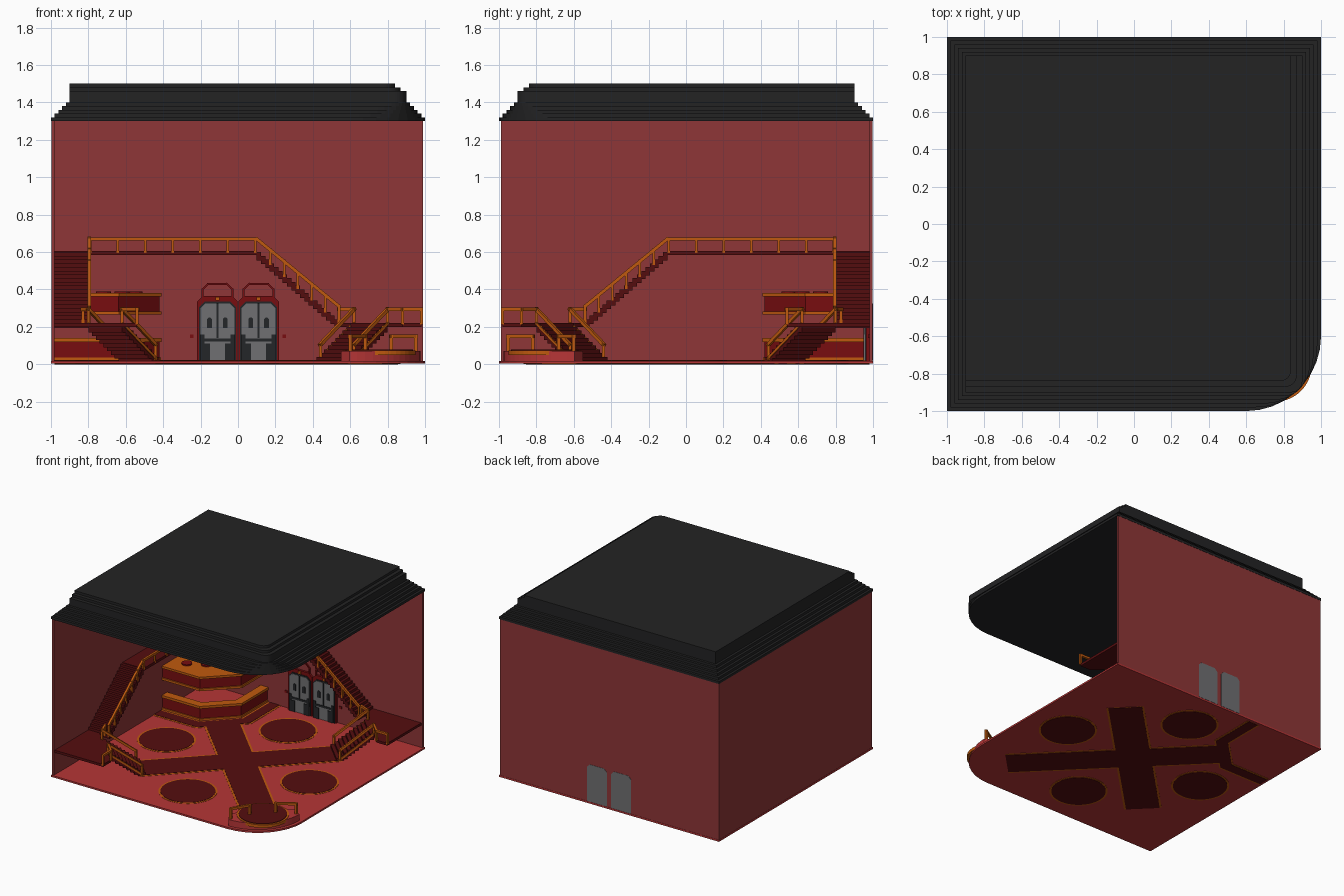
import bpy, bmesh, math
from mathutils import Vector, Matrix

if "Cube" in bpy.data.objects:
    bpy.data.objects.remove(bpy.data.objects["Cube"])


def make_mat(name, r, g, b):
    lin = [((c / 255 + 0.055) / 1.055) ** 2.4 if c > 10 else c / 255 / 12.92 for c in (r, g, b)]
    m = bpy.data.materials.new(name)
    m.use_nodes = True
    m.diffuse_color = (*lin, 1)
    m.node_tree.nodes["Principled BSDF"].inputs["Base Color"].default_value = (*lin, 1)
    return m


FLOOR = make_mat("floor_red", 182, 53, 54)
WALL = make_mat("wall_red", 142, 54, 55)
CARPET = make_mat("carpet_dark_red", 84, 13, 15)
BAND = make_mat("deep_red", 120, 13, 16)
ORANGE = make_mat("orange_trim", 192, 90, 14)
ROOF = make_mat("roof_charcoal", 35, 35, 36)
GREY = make_mat("door_grey", 112, 112, 114)
BLACK = make_mat("door_black", 36, 38, 40)


def same(x, y):
    return (x, y)


def flip(x, y):
    """Mirror across the room's diagonal."""
    return (-y, -x)


def prism(bm, pts, lo, hi, axis="z"):
    def at(p, h):
        return (p[0], p[1], h) if axis == "z" else (p[0], h, p[1])
    a = [bm.verts.new(at(p, lo)) for p in pts]
    b = [bm.verts.new(at(p, hi)) for p in pts]
    bm.faces.new(a[::-1])
    bm.faces.new(b)
    n = len(pts)
    for i in range(n):
        j = (i + 1) % n
        bm.faces.new((a[i], a[j], b[j], b[i]))


def beam(bm, p, q, w=0.018):
    p, q = Vector(p), Vector(q)
    d = q - p
    rot = d.to_track_quat("X", "Z").to_matrix().to_4x4()
    size = Matrix.Diagonal((d.length + w * 0.9, w, w, 1))
    bmesh.ops.create_cube(bm, size=1, matrix=Matrix.Translation((p + q) / 2) @ rot @ size)


def finish(name, bm, mat):
    bmesh.ops.recalc_face_normals(bm, faces=bm.faces)
    me = bpy.data.meshes.new(name)
    bm.to_mesh(me)
    bm.free()
    me.materials.append(mat)
    ob = bpy.data.objects.new(name, me)
    bpy.context.collection.objects.link(ob)
    return ob


def slab(name, mat, pts, lo, hi, axis="z"):
    bm = bmesh.new()
    prism(bm, pts, lo, hi, axis)
    return finish(name, bm, mat)


def rect(x0, x1, y0, y1):
    return [(x0, y0), (x1, y0), (x1, y1), (x0, y1)]


def disc(cx, cy, r, n=40):
    return [(cx + r * math.cos(2 * math.pi * i / n), cy + r * math.sin(2 * math.pi * i / n)) for i in range(n)]


def outline(a, b, r, n=9):
    """Square with back half size a, front half size b, and the front corner rounded."""
    pts = [(b, a), (-a, a), (-a, -b)]
    if r < 0.01:
        return pts + [(b, -b)]
    for i in range(n + 1):
        t = math.radians(-90 + 90 * i / n)
        pts.append((b - r + r * math.cos(t), -b + r + r * math.sin(t)))
    return pts


# Floor plate and two walls
slab("floor", FLOOR, outline(1, 1, 0.4), 0.004, 0.018)
slab("back_wall", WALL, rect(-0.998, 0.99, 0.98, 0.998), 0.018, 1.3)
slab("side_wall", WALL, rect(-0.998, -0.98, -0.99, 0.98), 0.018, 1.3)

# Stepped roof
bm = bmesh.new()
for i in range(5):
    prism(bm, outline(1 - 0.02 * i, 1 - 0.02 * i, 0.4 - 0.07 * i), 1.3 + 0.02 * i, 1.32 + 0.02 * i)
for b, z0, z1 in ((0.9, 1.4, 1.46), (0.87, 1.46, 1.48), (0.84, 1.48, 1.5)):
    prism(bm, outline(0.9, b, 0.06), z0, z1)
finish("roof", bm, ROOF)

# Carpet cross, round rugs and the walkway round the counter, with orange borders
for name, mat, e, lo, hi in (("carpet_border", ORANGE, 0.015, 0.002, 0.020), ("carpet", CARPET, 0, 0, 0.022)):
    bm = bmesh.new()
    s = 0.09 + e / math.sqrt(2)
    prism(bm, [(-0.5 + s, 0.5 + s), (-0.5 - s, 0.5 - s), (0.68 - s, -0.68 - s), (0.68 + s, -0.68 + s)], lo, hi)
    prism(bm, [(-0.54 - s, -0.54 + s), (-0.54 + s, -0.54 - s), (0.54 + s, 0.54 - s), (0.54 - s, 0.54 + s)], lo, hi)
    for cx, cy in ((0.65, 0), (-0.65, 0), (0, 0.65), (0, -0.65)):
        prism(bm, disc(cx, cy, 0.205 + e), lo, hi)
    p, q = 0.395 + e, 0.31 - e
    prism(bm, [(-0.98, p), (-0.63, p), (-p, 0.63), (-p, 0.98),
               (-q, 0.98), (-q, 0.59), (-0.59, q), (-0.98, q)], lo, hi)
    finish(name, bm, mat)


# Reception counter and the canopy above it in the back corner
def corner_shape(d):
    """Corner outline grown outward by d."""
    k = d * 0.41
    return [(-0.98, 0.42 - d), (-0.64 + k, 0.42 - d), (-0.42 + d, 0.64 - k), (-0.42 + d, 0.98)]


def ring(d):
    return corner_shape(d) + corner_shape(-0.06)[::-1]


slab("counter_body", BAND, ring(0), 0.02, 0.12)
slab("counter_base_trim", ORANGE, ring(0.008), 0.02, 0.036)
slab("counter_top", ORANGE, ring(0.01), 0.12, 0.14)
slab("canopy_body", BAND, corner_shape(0) + [(-0.98, 0.98)], 0.27, 0.365)
slab("canopy_base_trim", ORANGE, corner_shape(0.01) + [(-0.98, 0.98)], 0.265, 0.283)
slab("canopy_top", ORANGE, corner_shape(0.01) + [(-0.98, 0.98)], 0.362, 0.38)
bm = bmesh.new()
for cx, cy in ((-0.85, 0.55), (-0.72, 0.62), (-0.62, 0.72), (-0.55, 0.85)):
    prism(bm, disc(cx, cy, 0.04, 12), 0.38, 0.39)
finish("canopy_spots", bm, BAND)

# Balcony, stairs, landing and rails, once along each wall
N = 19
for side, f in (("back", same), ("side", flip)):
    def P(pts):
        return [f(*p) for p in pts]

    def R(x, y, z):
        return (*f(x, y), z)

    slab(side + "_balcony", CARPET, P(rect(-0.98, 0.1, 0.79, 0.98)), 0.583, 0.605)
    bm = bmesh.new()
    for i in range(N):
        x, z = 0.1 + 0.44 * i / N, 0.6 - 0.38 * i / N
        prism(bm, P(rect(x, x + 0.44 / N, 0.79, 0.98)), z - 0.045, z)
    finish(side + "_upper_stairs", bm, CARPET)
    slab(side + "_landing", CARPET, P([(0.54, 0.98), (0.54, 0.88), (0.88, 0.54), (0.98, 0.54), (0.98, 0.98)]), 0.2, 0.22)
    bm = bmesh.new()
    for k in range(10):
        t, z = 0.8 - 0.02 * k, 0.22 - 0.02 * k
        u = t - 0.02
        prism(bm, P([(t, t - 0.18), (t - 0.18, t), (u - 0.18, u), (u, u - 0.18)]), max(0.018, z - 0.05), z)
    finish(side + "_lower_stairs", bm, CARPET)

    # Balcony and upper stair rail
    bm = bmesh.new()
    beam(bm, R(-0.79, 0.795, 0.67), R(0.1, 0.795, 0.67))
    beam(bm, R(0.1, 0.795, 0.67), R(0.54, 0.795, 0.31))
    for i in range(7):
        x = -0.79 + 0.147 * i
        beam(bm, R(x, 0.795, 0.6), R(x, 0.795, 0.67), 0.014)
    for i in range(1, 7):
        x, z = 0.1 + 0.44 * i / 6, 0.6 - 0.38 * i / 6
        beam(bm, R(x, 0.795, z), R(x, 0.795, z + 0.08), 0.014)
    finish(side + "_upper_rail", bm, ORANGE)

    # Lower stair and landing rails
    bm = bmesh.new()
    for path in (((0.62, 0.44, 0.03), (0.8, 0.62, 0.22), (0.88, 0.54, 0.22), (0.98, 0.54, 0.22)),
                 ((0.44, 0.62, 0.03), (0.62, 0.8, 0.22), (0.54, 0.83, 0.22))):
        for p, q in zip(path, path[1:]):
            beam(bm, R(p[0], p[1], p[2] + 0.075), R(q[0], q[1], q[2] + 0.075))
        for x, y, z in path:
            beam(bm, R(x, y, z), R(x, y, z + 0.075), 0.016)
        (x0, y0, z0), (x1, y1, z1) = path[:2]
        beam(bm, R(x0, y0, z0), R(x1, y1, z1), 0.014)
    finish(side + "_lower_rail", bm, ORANGE)

    # Short rail beside the front podium
    bm = bmesh.new()
    a, b = (0.6, -0.95), (0.68, -0.82)
    beam(bm, R(*a, 0.15), R(*b, 0.15))
    for x, y in (a, b):
        beam(bm, R(x, y, 0.02), R(x, y, 0.15))
    finish(side + "_podium_rail", bm, ORANGE)

# Podium in the rounded front corner
pod = [p for p in outline(1, 0.975, 0.38, 14)[3:]]
slab("podium", FLOOR, pod + [(0.9, -0.55), (0.82, -0.58), (0.58, -0.82), (0.55, -0.9)], 0.016, 0.07)
slab("podium_rug_border", ORANGE, disc(0.755, -0.755, 0.195), 0.05, 0.074)
slab("podium_rug", CARPET, disc(0.755, -0.755, 0.18), 0.05, 0.078)


# Pair of arched doors in the back wall
def arch(cx, w, z0, z1, c):
    return [(cx - w, z0), (cx + w, z0), (cx + w, z1 - c), (cx + w - c, z1), (cx - w + c, z1), (cx - w, z1 - c)]


for name, cx in (("right", -0.11), ("left", 0.11)):
    slab(name + "_door_frame", BAND, arch(cx, 0.108, 0.018, 0.365, 0.03), 0.962, 0.985, "y")
    slab(name + "_door_rim", BLACK, arch(cx, 0.098, 0.018, 0.335, 0.03), 0.957, 0.97, "y")
    slab(name + "_door_panel", GREY, arch(cx, 0.09, 0.02, 0.325, 0.025), 0.953, 1.0, "y")
    bm = bmesh.new()
    for s in (-1, 1):
        prism(bm, rect(cx + s * 0.065 - 0.025, cx + s * 0.065 + 0.025, 0.02, 0.11), 0.948, 0.954, "y")
        prism(bm, arch(cx + s * 0.042, 0.013, 0.195, 0.25, 0.008), 0.948, 0.954, "y")
        prism(bm, rect(cx + s * 0.08 - 0.01, cx + s * 0.08 + 0.01, 0.11, 0.16), 0.948, 0.954, "y")
    prism(bm, rect(cx - 0.09, cx + 0.09, 0.122, 0.138), 0.948, 0.954, "y")
    prism(bm, rect(cx - 0.005, cx + 0.005, 0.14, 0.325), 0.948, 0.954, "y")
    finish(name + "_door_details", bm, BLACK)
    slab(name + "_door_lamp", ORANGE, rect(cx - 0.01, cx + 0.01, 0.34, 0.36), 0.952, 0.97, "y")
    bm = bmesh.new()
    top = [(cx + dx, 0.972, z) for dx, z in ((-0.08, 0.36), (-0.08, 0.4), (-0.05, 0.43), (0.05, 0.43), (0.08, 0.4), (0.08, 0.36))]
    for p, q in zip(top, top[1:]):
        beam(bm, p, q, 0.01)
    finish(name + "_door_arch", bm, BAND)
    bx = cx * 2.25
    slab(name + "_door_button", BAND, rect(bx - 0.01, bx + 0.01, 0.14, 0.16), 0.974, 0.982, "y")
